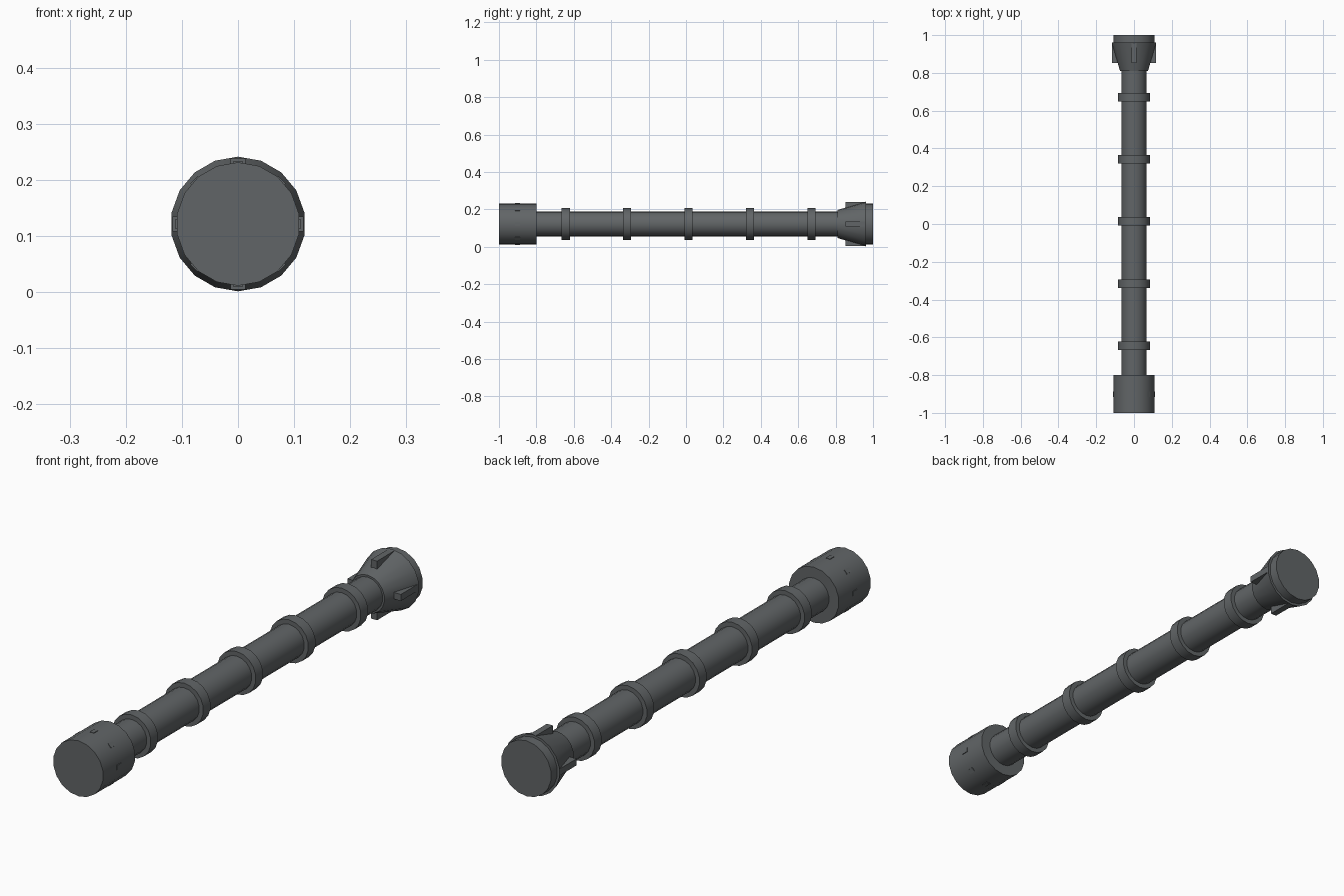
import bpy, bmesh
from math import cos, sin, pi, radians
from mathutils import Matrix

if "Cube" in bpy.data.objects:
    bpy.data.objects.remove(bpy.data.objects["Cube"])

CZ = 0.1215      # height of the long axis
SIDES = 18

mat = bpy.data.materials.new("dark_grey")
mat.diffuse_color = (0.12, 0.13, 0.135, 1)
mat.use_nodes = True
mat.node_tree.nodes["Principled BSDF"].inputs["Base Color"].default_value = mat.diffuse_color


def finish(name, bm, smooth):
    bmesh.ops.recalc_face_normals(bm, faces=bm.faces[:])
    me = bpy.data.meshes.new(name)
    bm.to_mesh(me)
    bm.free()
    me.materials.append(mat)
    ob = bpy.data.objects.new(name, me)
    bpy.context.collection.objects.link(ob)
    if smooth:
        bpy.context.view_layer.objects.active = ob
        ob.select_set(True)
        bpy.ops.object.shade_smooth_by_angle(angle=radians(30))
        ob.select_set(False)
    return ob


def lathe(name, profile):
    """Closed solid turned around the long (y) axis from (y, radius) pairs."""
    bm = bmesh.new()
    rows = []
    for y, r in profile:
        rows.append([bm.verts.new((r * sin(2 * pi * i / SIDES), y,
                                   CZ + r * cos(2 * pi * i / SIDES)))
                     for i in range(SIDES)])
    for a, b in zip(rows, rows[1:]):
        for i in range(SIDES):
            j = (i + 1) % SIDES
            bm.faces.new((a[i], a[j], b[j], b[i]))
    bm.faces.new(rows[0])
    bm.faces.new(rows[-1])
    return finish(name, bm, True)


def radial_boxes(name, count, y0, y1, r0, r1, width):
    """Boxes spread evenly around the long axis."""
    bm = bmesh.new()
    for i in range(count):
        m = (Matrix.Translation((0, (y0 + y1) / 2, CZ))
             @ Matrix.Rotation(2 * pi * i / count, 4, 'Y')
             @ Matrix.Translation((0, 0, (r0 + r1) / 2))
             @ Matrix.Diagonal((width, y1 - y0, r1 - r0, 1)))
        bmesh.ops.create_cube(bm, size=1, matrix=m)
    return finish(name, bm, False)


# Main tube
lathe("tube", [(-0.85, 0.067), (0.85, 0.067)])

# Collars along the tube
for k in range(5):
    y = -0.644 + 0.3287 * k
    lathe(f"collar_{k + 1}", [(y - 0.0225, 0.085), (y + 0.0225, 0.085)])

# Front drum with small studs
lathe("front_drum", [(-1.0, 0.11), (-0.8, 0.11)])
radial_boxes("drum_studs", 8, -0.915, -0.888, 0.09, 0.111, 0.018)

# Flared rear end with a stepped cap and four fins
lathe("rear_flare", [(0.81, 0.075), (0.962, 0.12)])
lathe("rear_cap", [(0.95, 0.11), (1.0, 0.11)])
radial_boxes("rear_fins", 4, 0.852, 0.96, 0.06, 0.117, 0.026)
